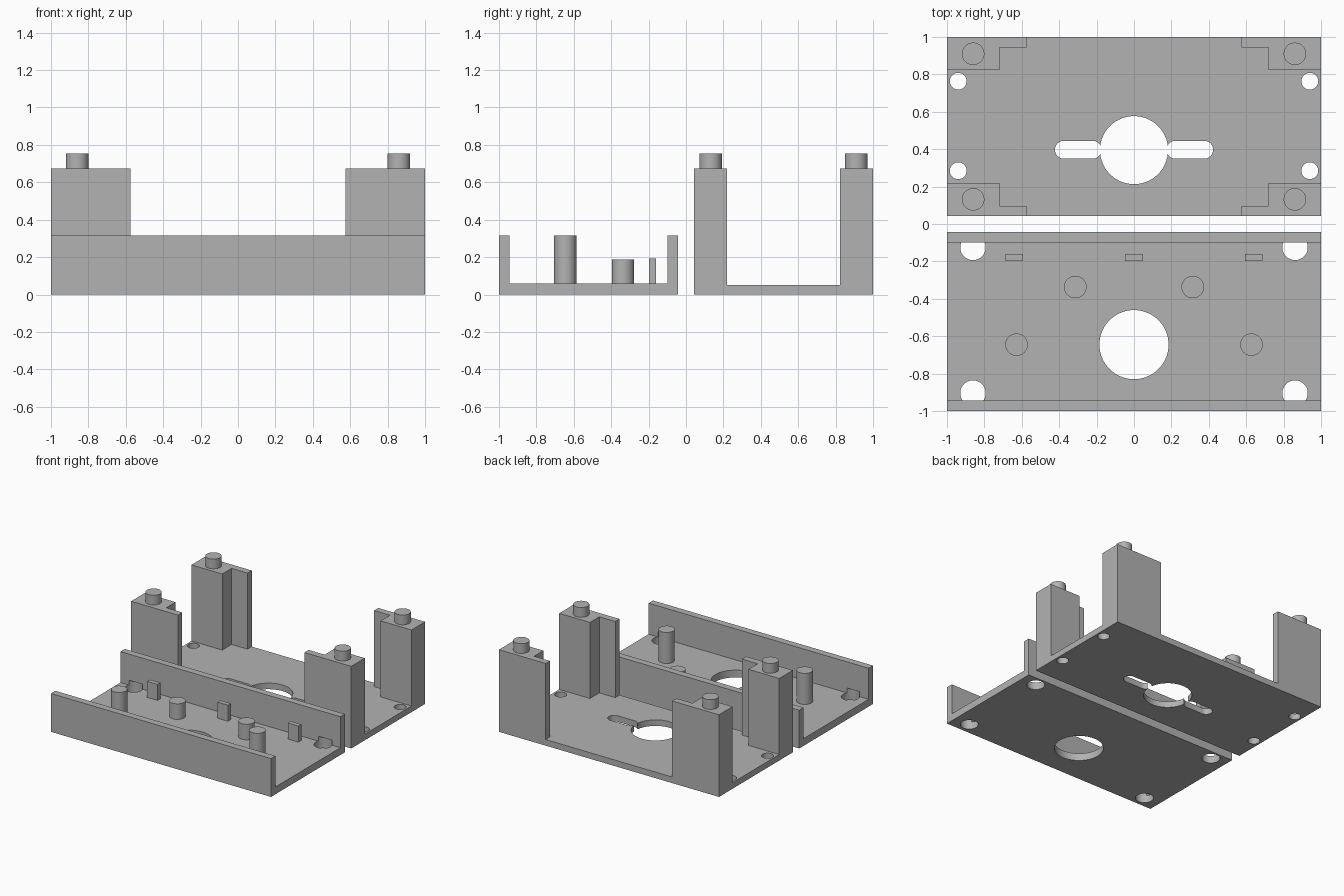
import bpy, bmesh, math

if "Cube" in bpy.data.objects:
    bpy.data.objects.remove(bpy.data.objects["Cube"])

grey = bpy.data.materials.new("plain grey")
grey.diffuse_color = (0.45, 0.45, 0.45, 1)
grey.use_nodes = True
grey.node_tree.nodes["Principled BSDF"].inputs["Base Color"].default_value = grey.diffuse_color


def prism(name, pts, lo, hi, axis="z"):
    """Extrude a closed outline along z, or a y-z outline along x."""
    bm = bmesh.new()
    place = (lambda p, d: (p[0], p[1], d)) if axis == "z" else (lambda p, d: (d, p[0], p[1]))
    a = [bm.verts.new(place(p, lo)) for p in pts]
    b = [bm.verts.new(place(p, hi)) for p in pts]
    bm.faces.new(a)
    bm.faces.new(b)
    for i in range(len(pts)):
        j = (i + 1) % len(pts)
        bm.faces.new((a[i], a[j], b[j], b[i]))
    bmesh.ops.recalc_face_normals(bm, faces=bm.faces)
    mesh = bpy.data.meshes.new(name)
    bm.to_mesh(mesh)
    bm.free()
    mesh.materials.append(grey)
    ob = bpy.data.objects.new(name, mesh)
    bpy.context.collection.objects.link(ob)
    return ob


def rect(x0, x1, y0, y1):
    return [(x0, y0), (x1, y0), (x1, y1), (x0, y1)]


def stadium(x0, x1, y, r, n=48):
    """Round outline; a circle when x0 equals x1."""
    pts = []
    for i in range(n):
        a = 2 * math.pi * (i + 0.5) / n
        pts.append(((x1 if math.cos(a) > 0 else x0) + r * math.cos(a), y + r * math.sin(a)))
    return pts


def smooth(ob):
    bpy.ops.object.select_all(action="DESELECT")
    ob.select_set(True)
    bpy.context.view_layer.objects.active = ob
    bpy.ops.object.shade_smooth_by_angle(angle=math.radians(30))


def cylinder(name, x, y, r, z0, z1):
    ob = prism(name, stadium(x, x, y, r), z0, z1)
    smooth(ob)
    return ob


def cut(target, outlines, top):
    """Cut outlines upwards through the target as far as top."""
    for pts in outlines:
        c = prism("hole_cutter", pts, -0.1, top)
        c.hide_render = True
        m = target.modifiers.new("hole", "BOOLEAN")
        m.operation, m.solver, m.object = "DIFFERENCE", "EXACT", c
        bpy.context.view_layer.objects.active = target
        bpy.ops.object.modifier_apply(modifier=m.name)
        bpy.data.objects.remove(c)
    smooth(target)


# Front tray: floor with two long walls
W, F = 0.315, 0.06
tray = prism("front_tray", [(-1, 0), (-0.042, 0), (-0.042, W), (-0.098, W), (-0.098, F),
                            (-0.943, F), (-0.943, W), (-1, W)], -1, 1, "x")
cut(tray, [stadium(0, 0, -0.645, 0.185)]
    + [stadium(x, x, y, 0.068) for x in (-0.861, 0.861) for y in (-0.125, -0.904)], 0.1)

# Standoffs and upright tabs on the tray
for s in (-1, 1):
    cylinder("tall_standoff", s * 0.628, -0.645, 0.06, F, W)
    cylinder("short_standoff", s * 0.314, -0.337, 0.06, F, 0.188)
for x in (-0.64, 0, 0.64):
    prism("tab", rect(x - 0.047, x + 0.047, -0.197, -0.16), F, 0.192)

# Back plate with centre opening, side slots and screw holes
B = 0.05
plate = prism("back_plate", rect(-1, 1, 0.042, 1), 0, B)
cut(plate, [stadium(0, 0, 0.395, 0.182), stadium(-0.375, -0.222, 0.397, 0.048),
            stadium(0.222, 0.375, 0.397, 0.048)]
    + [stadium(x, x, y, 0.045) for x in (-0.94, 0.94) for y in (0.285, 0.763)], 0.1)

# Corner pillars with a thin wing and a peg on top
for s in (-1, 1):
    for edge, d in ((0.042, 1), (1, -1)):
        outline = [(1, 0), (1, 0.176), (0.72, 0.176), (0.72, 0.055), (0.575, 0.055), (0.575, 0)]
        prism("corner_pillar", [(s * x, edge + d * y) for x, y in outline], B, 0.675)
        cylinder("pillar_peg", s * 0.86, edge + d * 0.09, 0.06, 0.675, 0.755)
